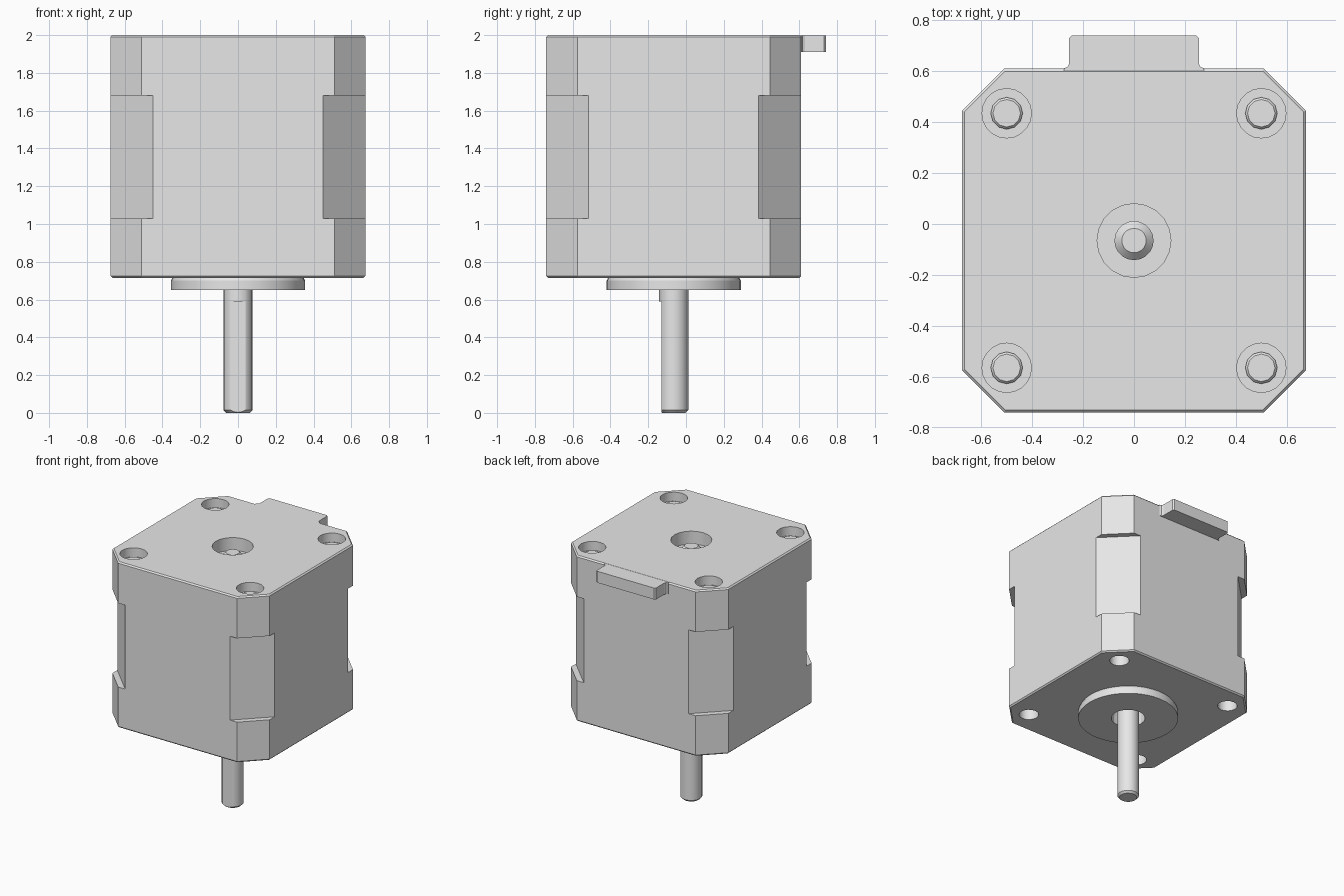
import bpy, bmesh, math
from mathutils import Matrix, Vector

cube = bpy.data.objects.get("Cube")
if cube:
    bpy.data.objects.remove(cube, do_unlink=True)

AXIS_Y = -0.065          # shaft axis
HALF = 0.675             # half width of the square body
BOTTOM, TOP = 0.715, 2.0
CORNERS = [(sx, sy) for sx in (-1, 1) for sy in (-1, 1)]

grey = bpy.data.materials.new("light_grey_metal")
grey.use_nodes = True
grey.diffuse_color = (0.8, 0.8, 0.8, 1)
grey.node_tree.nodes["Principled BSDF"].inputs["Base Color"].default_value = (0.8, 0.8, 0.8, 1)


def finish(name, bm, smooth=False):
    bmesh.ops.recalc_face_normals(bm, faces=bm.faces)
    mesh = bpy.data.meshes.new(name)
    bm.to_mesh(mesh)
    bm.free()
    mesh.materials.append(grey)
    obj = bpy.data.objects.new(name, mesh)
    bpy.context.collection.objects.link(obj)
    if smooth:
        activate(obj)
        bpy.ops.object.shade_smooth_by_angle(angle=math.radians(35))
    return obj


def activate(obj):
    bpy.ops.object.select_all(action='DESELECT')
    obj.select_set(True)
    bpy.context.view_layer.objects.active = obj


def loft(name, rings, smooth=False):
    """Join rings of equal length and cap both ends."""
    bm = bmesh.new()
    loops = [[bm.verts.new(p) for p in ring] for ring in rings]
    for a, b in zip(loops, loops[1:]):
        for i in range(len(a)):
            j = (i + 1) % len(a)
            bm.faces.new((a[i], a[j], b[j], b[i]))
    bm.faces.new(loops[0])
    bm.faces.new(loops[-1])
    return finish(name, bm, smooth)


def turned(name, profile, sides, x=0.0, y=AXIS_Y, smooth=True):
    """Solid of revolution from (radius, z) pairs."""
    angles = [math.tau * i / sides for i in range(sides)]
    rings = [[(x + r * math.cos(a), y + r * math.sin(a), z) for a in angles]
             for r, z in profile]
    return loft(name, rings, smooth)


def box(name, centre, size, turn=0.0):
    bm = bmesh.new()
    bmesh.ops.create_cube(bm, size=1, matrix=Matrix.Translation(centre)
                          @ Matrix.Rotation(turn, 4, 'Z')
                          @ Matrix.Diagonal((*size, 1)))
    return finish(name, bm)


def cut(target, cutter):
    cutter.hide_render = True
    mod = target.modifiers.new("cut", 'BOOLEAN')
    mod.operation = 'DIFFERENCE'
    mod.solver = 'EXACT'
    mod.object = cutter
    activate(target)
    bpy.ops.object.modifier_apply(modifier=mod.name)
    bpy.data.objects.remove(cutter, do_unlink=True)


def octagon(half, edge, z):
    pts = [(half, -edge), (half, edge), (edge, half), (-edge, half),
           (-half, edge), (-half, -edge), (-edge, -half), (edge, -half)]
    return [(x, y + AXIS_Y, z) for x, y in pts]


# Motor body with softened top and bottom rims
body = loft("motor_body", [
    octagon(HALF - 0.01, 0.506, BOTTOM),
    octagon(HALF, 0.51, BOTTOM + 0.01),
    octagon(HALF, 0.51, TOP - 0.01),
    octagon(HALF - 0.01, 0.506, TOP)])

# Deeper corner cuts around the middle section
reach = (HALF + 0.45) / math.sqrt(2) + 0.2
for sx, sy in CORNERS:
    d = Vector((sx, sy, 0)).normalized() * reach
    cut(body, box("corner_cutter", (d.x, d.y + AXIS_Y, 1.355), (0.4, 0.9, 0.65),
                  math.atan2(sy, sx)))

# Screw bores in the top, mounting holes in the bottom
for sx, sy in CORNERS:
    x, y = sx * 0.5, AXIS_Y + sy * 0.5
    cut(body, turned("bore_cutter", [(0.097, 1.93), (0.097, 2.1)], 20, x, y, False))
    cut(body, turned("hole_cutter", [(0.07, 0.6), (0.07, 0.85)], 16, x, y, False))

# Rear shaft recess
cut(body, turned("recess_cutter", [(0.145, 1.9), (0.145, 2.1)], 20, smooth=False))
cut(body, turned("front_bearing_cutter", [(0.12, 0.6), (0.12, 0.8)], 20, smooth=False))
activate(body)
bpy.ops.object.shade_smooth_by_angle(angle=math.radians(25))

# Screw ends sitting in the bores
for sx, sy in CORNERS:
    name = ("left" if sx > 0 else "right") + ("_back" if sy > 0 else "_front") + "_screw"
    turned(name, [(0.063, 1.9), (0.063, 1.94), (0.054, 1.95)], 12,
           sx * 0.5, AXIS_Y + sy * 0.5)

# Round pilot flange under the body
flange = turned("pilot_flange", [(0.355, 0.65), (0.355, 0.7), (0.345, BOTTOM + 0.005)], 40)
cut(flange, turned("flange_hole_cutter", [(0.12, 0.6), (0.12, 0.8)], 20, smooth=False))
activate(flange)
bpy.ops.object.shade_smooth_by_angle(angle=math.radians(25))

# Drive shaft with a flat on its front side
shaft = turned("drive_shaft", [(0.062, 0), (0.077, 0.015), (0.077, 1.925), (0.048, 1.955)], 20)
cut(shaft, box("flat_cutter", (0, AXIS_Y - 0.165, 0.245), (0.4, 0.2, 0.69)))
activate(shaft)
bpy.ops.object.shade_smooth_by_angle(angle=math.radians(25))

# Connector tab at the back, flared where it meets the body
outline = [(0.275, 0.6), (0.275, 0.612), (0.261, 0.617), (0.255, 0.63),
           (0.255, 0.73), (0.245, 0.74)]
outline += [(-x, y) for x, y in reversed(outline)]
loft("connector_tab", [[(x, y, z) for x, y in outline] for z in (1.91, TOP - 0.001)])
